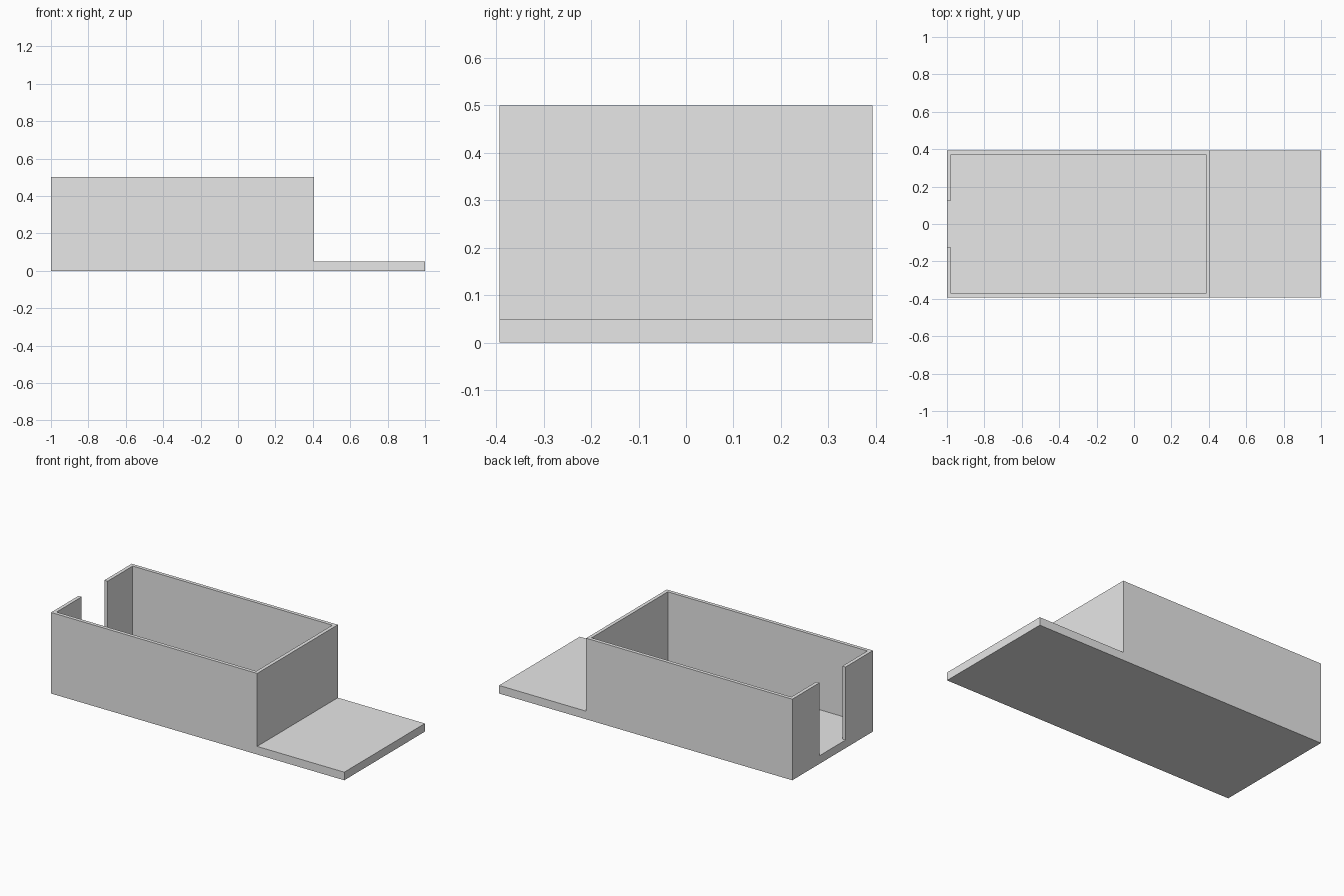
import bpy
import bmesh

# Remove the default cube
cube = bpy.data.objects.get("Cube")
if cube:
    bpy.data.objects.remove(cube, do_unlink=True)

HALF_Y = 0.393      # half depth of the base
BOX_END = 0.406     # where the tall box stops and the porch begins
HEIGHT = 0.5
FLOOR = 0.05
WALL = 0.022
DOOR = 0.126        # half width of the doorway

grey = bpy.data.materials.new("light_grey")
grey.use_nodes = True
colour = (0.8, 0.8, 0.8, 1)
grey.diffuse_color = colour
grey.node_tree.nodes["Principled BSDF"].inputs["Base Color"].default_value = colour


def extrude_profile(name, profile, half_y):
    """Extrude an x-z outline symmetrically along y."""
    bm = bmesh.new()
    face = bm.faces.new([bm.verts.new((x, -half_y, z)) for x, z in profile])
    result = bmesh.ops.extrude_face_region(bm, geom=[face])
    verts = [v for v in result["geom"] if isinstance(v, bmesh.types.BMVert)]
    bmesh.ops.translate(bm, verts=verts, vec=(0, 2 * half_y, 0))
    bmesh.ops.recalc_face_normals(bm, faces=bm.faces)
    mesh = bpy.data.meshes.new(name)
    bm.to_mesh(mesh)
    bm.free()
    mesh.materials.append(grey)
    obj = bpy.data.objects.new(name, mesh)
    bpy.context.collection.objects.link(obj)
    return obj


def rectangle(x0, x1, z0, z1):
    return [(x0, z0), (x1, z0), (x1, z1), (x0, z1)]


def cut(target, cutter):
    """Subtract the cutter from the target, then discard it."""
    cutter.hide_render = True
    mod = target.modifiers.new(cutter.name, "BOOLEAN")
    mod.operation = "DIFFERENCE"
    mod.solver = "EXACT"
    mod.object = cutter
    bpy.context.view_layer.objects.active = target
    bpy.ops.object.modifier_apply(modifier=mod.name)
    bpy.data.objects.remove(cutter, do_unlink=True)


# Solid block with a low porch slab on one end
tray = extrude_profile("walled_box_with_porch", [
    (-1, 0), (1, 0), (1, FLOOR), (BOX_END, FLOOR), (BOX_END, HEIGHT), (-1, HEIGHT),
], HALF_Y)

# Open-topped cavity
cut(tray, extrude_profile(
    "cavity_cutter", rectangle(-1 + WALL, BOX_END - WALL, FLOOR, 1), HALF_Y - WALL))

# Doorway through the end wall, down to the floor
cut(tray, extrude_profile(
    "doorway_cutter", rectangle(-1.2, -0.9, FLOOR, 1), DOOR))
